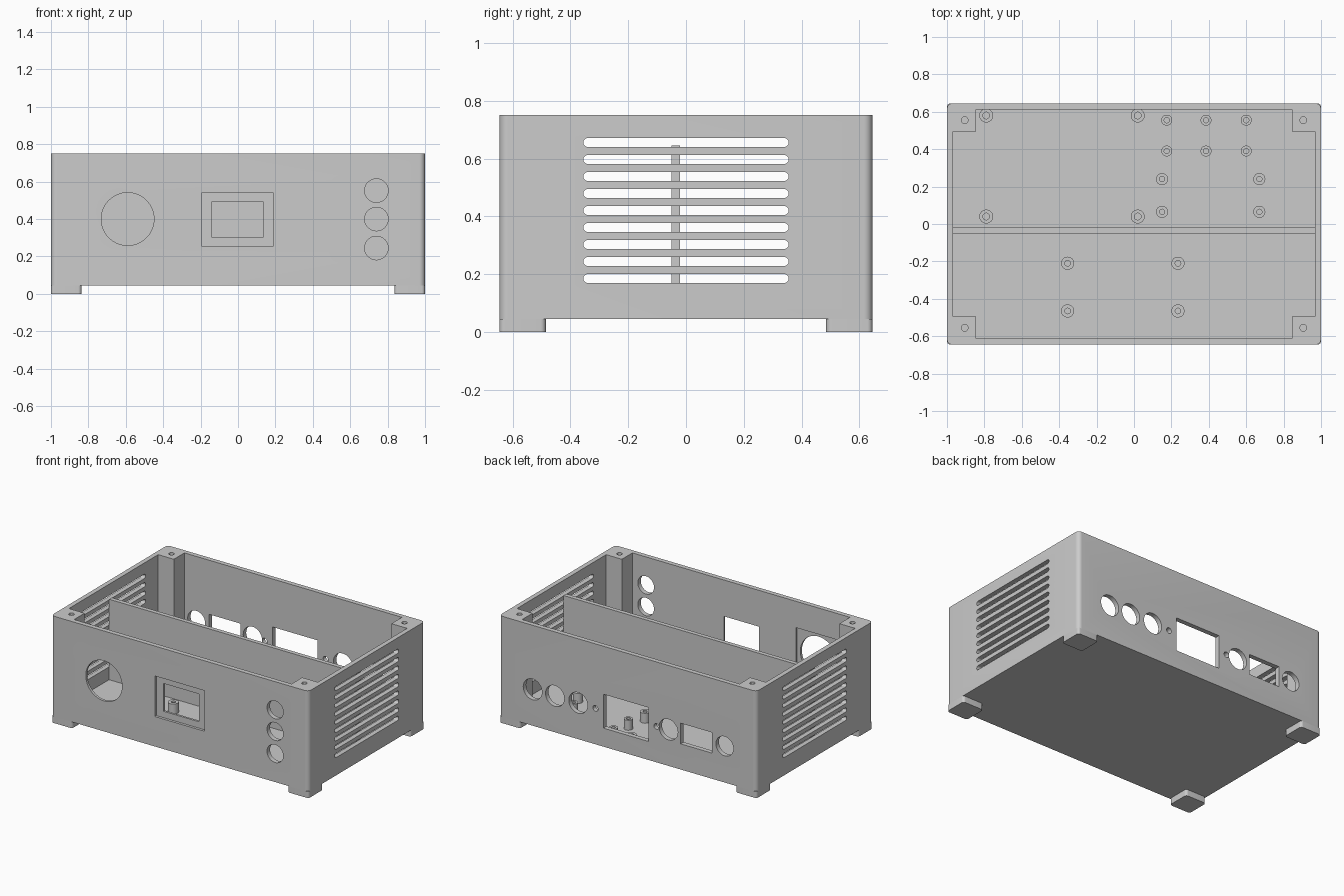
import bpy, bmesh, math

if "Cube" in bpy.data.objects:
    bpy.data.objects.remove(bpy.data.objects["Cube"], do_unlink=True)

grey = bpy.data.materials.new("light grey plastic")
grey.use_nodes = True
colour = (0.6, 0.6, 0.6, 1)
grey.diffuse_color = colour
grey.node_tree.nodes["Principled BSDF"].inputs["Base Color"].default_value = colour

HX, HY, BASE, TOP = 1.0, 0.645, 0.045, 0.75
IX, IY, FLOOR = 0.967, 0.612, 0.08
BOSS_TOP = 0.15
CORNERS = [(sx, sy) for sx in (-1, 1) for sy in (-1, 1)]


# 2D profiles
def circle(cx, cy, r, n=40):
    return [(cx + r * math.cos(2 * math.pi * i / n),
             cy + r * math.sin(2 * math.pi * i / n)) for i in range(n)]


def rect(x0, x1, y0, y1):
    return [(x0, y0), (x1, y0), (x1, y1), (x0, y1)]


def rounded(x0, x1, y0, y1, r, n=8):
    pts = []
    centres = [(x1 - r, y1 - r), (x0 + r, y1 - r), (x0 + r, y0 + r), (x1 - r, y0 + r)]
    for q, (cx, cy) in enumerate(centres):
        for i in range(n + 1):
            a = math.pi / 2 * (q + i / n)
            pts.append((cx + r * math.cos(a), cy + r * math.sin(a)))
    return pts


# Solids
PLACE = {"x": lambda a, b, c: (c, a, b),
         "y": lambda a, b, c: (a, c, b),
         "z": lambda a, b, c: (a, b, c)}


def prism(bm, pts, axis, lo, hi):
    place = PLACE[axis]
    low = [bm.verts.new(place(a, b, lo)) for a, b in pts]
    high = [bm.verts.new(place(a, b, hi)) for a, b in pts]
    bm.faces.new(low)
    bm.faces.new(high)
    for i in range(len(pts)):
        j = (i + 1) % len(pts)
        bm.faces.new((low[i], low[j], high[j], high[i]))


def tube(bm, x, y, r_out, r_in, z0, z1):
    n = 32
    rings = [[bm.verts.new((a, b, z)) for a, b in circle(x, y, r, n)]
             for r, z in ((r_out, z0), (r_out, z1), (r_in, z1), (r_in, z0))]
    for k in range(4):
        p, q = rings[k], rings[(k + 1) % 4]
        for i in range(n):
            j = (i + 1) % n
            bm.faces.new((p[i], p[j], q[j], q[i]))


def make(name, bm):
    bmesh.ops.remove_doubles(bm, verts=bm.verts, dist=1e-5)
    bmesh.ops.recalc_face_normals(bm, faces=bm.faces)
    mesh = bpy.data.meshes.new(name)
    bm.to_mesh(mesh)
    bm.free()
    ob = bpy.data.objects.new(name, mesh)
    mesh.materials.append(grey)
    bpy.context.collection.objects.link(ob)
    return ob


def cut(target, bm):
    cutter = make("cutter", bm)
    cutter.hide_render = True
    mod = target.modifiers.new("cut", "BOOLEAN")
    mod.operation = "DIFFERENCE"
    mod.solver = "EXACT"
    mod.object = cutter
    bpy.context.view_layer.objects.active = target
    bpy.ops.object.modifier_apply(modifier=mod.name)
    bpy.data.objects.remove(cutter, do_unlink=True)


# Enclosure block
bm = bmesh.new()
prism(bm, rounded(-HX, HX, -HY, HY, 0.03), "z", BASE, TOP)
body = make("enclosure_body", bm)

# Cavity, notched to leave a screw post in each corner
PX, PY = 0.845, 0.495
quarter = [(IX, PY), (PX, PY), (PX, IY)]
outline = (quarter + [(-x, y) for x, y in reversed(quarter)]
           + [(-x, -y) for x, y in quarter] + [(x, -y) for x, y in reversed(quarter)])
bm = bmesh.new()
prism(bm, outline, "z", FLOOR, 1)
cut(body, bm)

# Openings through the walls
bm = bmesh.new()
front = [circle(-0.59, 0.4, 0.141, 64), rect(-0.14, 0.135, 0.3, 0.495)]
front += [circle(0.74, z, 0.063) for z in (0.245, 0.4, 0.552)]
for pts in front:
    prism(bm, pts, "y", -0.7, -0.57)
back = [circle(x, 0.3, 0.073) for x in (0.74, 0.567, 0.386, -0.315)]
back += [circle(-0.752, 0.3, 0.068)]
back += [circle(x, 0.297, 0.02) for x in (0.252, -0.222)]
back += [rect(-0.16, 0.19, 0.175, 0.413), rect(-0.655, -0.41, 0.225, 0.37)]
for pts in back:
    prism(bm, pts, "y", 0.57, 0.7)
# Ventilation slots on both sides
for i in range(9):
    z = 0.185 + i * 0.0588
    prism(bm, rounded(-0.355, 0.355, z - 0.0152, z + 0.0152, 0.015), "x", -1.1, 1.1)
# Lid screw holes
for sx, sy in CORNERS:
    prism(bm, circle(sx * 0.905, sy * 0.555, 0.018, 24), "z", 0.5, 0.9)
cut(body, bm)

# Display bezel recess outside, fan seat recess inside
bm = bmesh.new()
prism(bm, rect(-0.195, 0.19, 0.255, 0.54), "y", -0.7, -0.627)
prism(bm, rect(-0.755, -0.425, 0.235, 0.565), "y", -0.627, -0.58)
cut(body, bm)

# Divider wall
bm = bmesh.new()
prism(bm, rect(-0.05, -0.02, FLOOR, 0.645), "x", -IX, IX)
divider = make("divider_wall", bm)

# Feet
bm = bmesh.new()
for sx, sy in CORNERS:
    xs = sorted((sx * 0.837, sx * HX))
    ys = sorted((sy * 0.485, sy * HY))
    prism(bm, rounded(*xs, *ys, 0.018), "z", 0, BASE)
feet = make("corner_feet", bm)

# Circuit board standoffs: (x positions, y positions, outer radius, hole radius)
groups = {
    "large_board_standoffs": ((-0.79, 0.02), (0.04, 0.58), 0.037, 0.018),
    "small_board_standoffs": ((0.175, 0.385, 0.6), (0.39, 0.555), 0.029, 0.014),
    "middle_board_standoffs": ((0.15, 0.67), (0.065, 0.24), 0.032, 0.014),
    "front_board_standoffs": ((-0.355, 0.235), (-0.465, -0.21), 0.035, 0.015),
}
standoffs = []
for name, (xs, ys, r_out, r_in) in groups.items():
    bm = bmesh.new()
    for x in xs:
        for y in ys:
            tube(bm, x, y, r_out, r_in, FLOOR, BOSS_TOP)
    standoffs.append(make(name, bm))

# Smooth the rounded surfaces, keep edges sharp
bpy.ops.object.select_all(action="DESELECT")
for ob in [body, divider, feet] + standoffs:
    ob.select_set(True)
bpy.context.view_layer.objects.active = body
bpy.ops.object.shade_smooth_by_angle(angle=math.radians(30))
